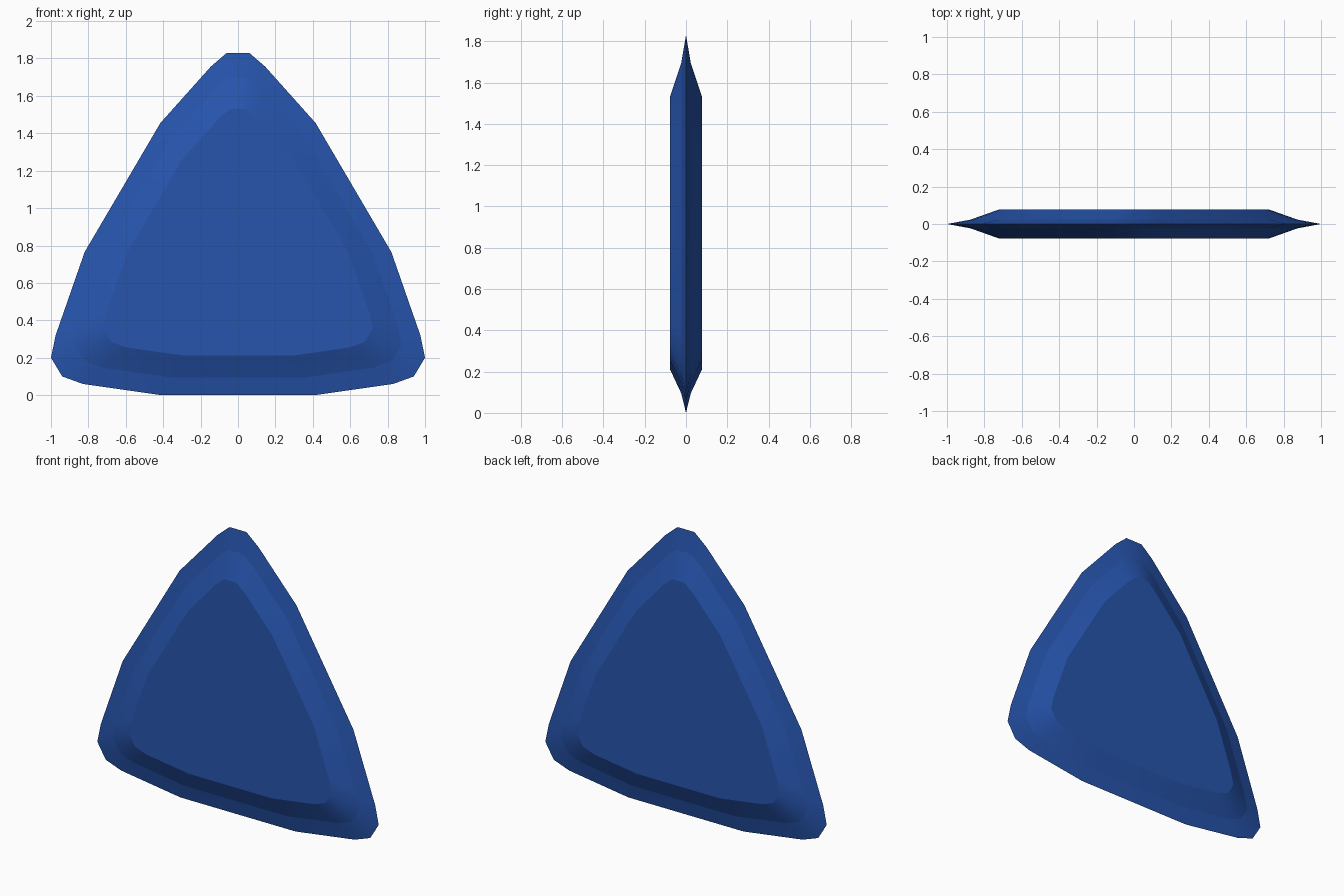
import bpy, bmesh, math

if "Cube" in bpy.data.objects:
    bpy.data.objects.remove(bpy.data.objects["Cube"])

# Blue material
blue = bpy.data.materials.new("deep blue")
blue.diffuse_color = (0.02, 0.09, 0.42, 1)
blue.use_nodes = True
blue.node_tree.nodes["Principled BSDF"].inputs["Base Color"].default_value = blue.diffuse_color

# Right half of the rounded-triangle outline (x, z), top to bottom
half = [(0.06, 1.83), (0.145, 1.757), (0.415, 1.455), (0.82, 0.765), (0.975, 0.32),
        (1.0, 0.20), (0.94, 0.10), (0.83, 0.06), (0.41, 0.0)]
outline = half + [(-x, z) for x, z in reversed(half)]
CENTRE_Z = 0.757

bm = bmesh.new()


def ring(scale, y):
    """Outline scaled about the plate centre at depth y."""
    return [bm.verts.new((x * scale, y, CENTRE_Z + (z - CENTRE_Z) * scale)) for x, z in outline]


# Front face, two bevel bands, knife-thin rim, two bevel bands, back face
rings = [ring(s, y) for s, y in ((0.72, -0.078), (0.875, -0.023), (1, 0),
                                 (0.875, 0.023), (0.72, 0.078))]
n = len(outline)
for a, b in zip(rings, rings[1:]):
    for i in range(n):
        j = (i + 1) % n
        bm.faces.new((a[i], a[j], b[j], b[i]))
bm.faces.new(rings[0])
bm.faces.new(rings[-1])
bmesh.ops.recalc_face_normals(bm, faces=bm.faces)

# Smooth around each band, crisp between bands
for f in bm.faces:
    f.smooth = True
for r in rings:
    for i in range(n):
        bm.edges.get((r[i], r[(i + 1) % n])).smooth = False

mesh = bpy.data.meshes.new("triangular_plate")
bm.to_mesh(mesh)
bm.free()
mesh.materials.append(blue)
plate = bpy.data.objects.new("triangular_plate", mesh)
bpy.context.collection.objects.link(plate)
